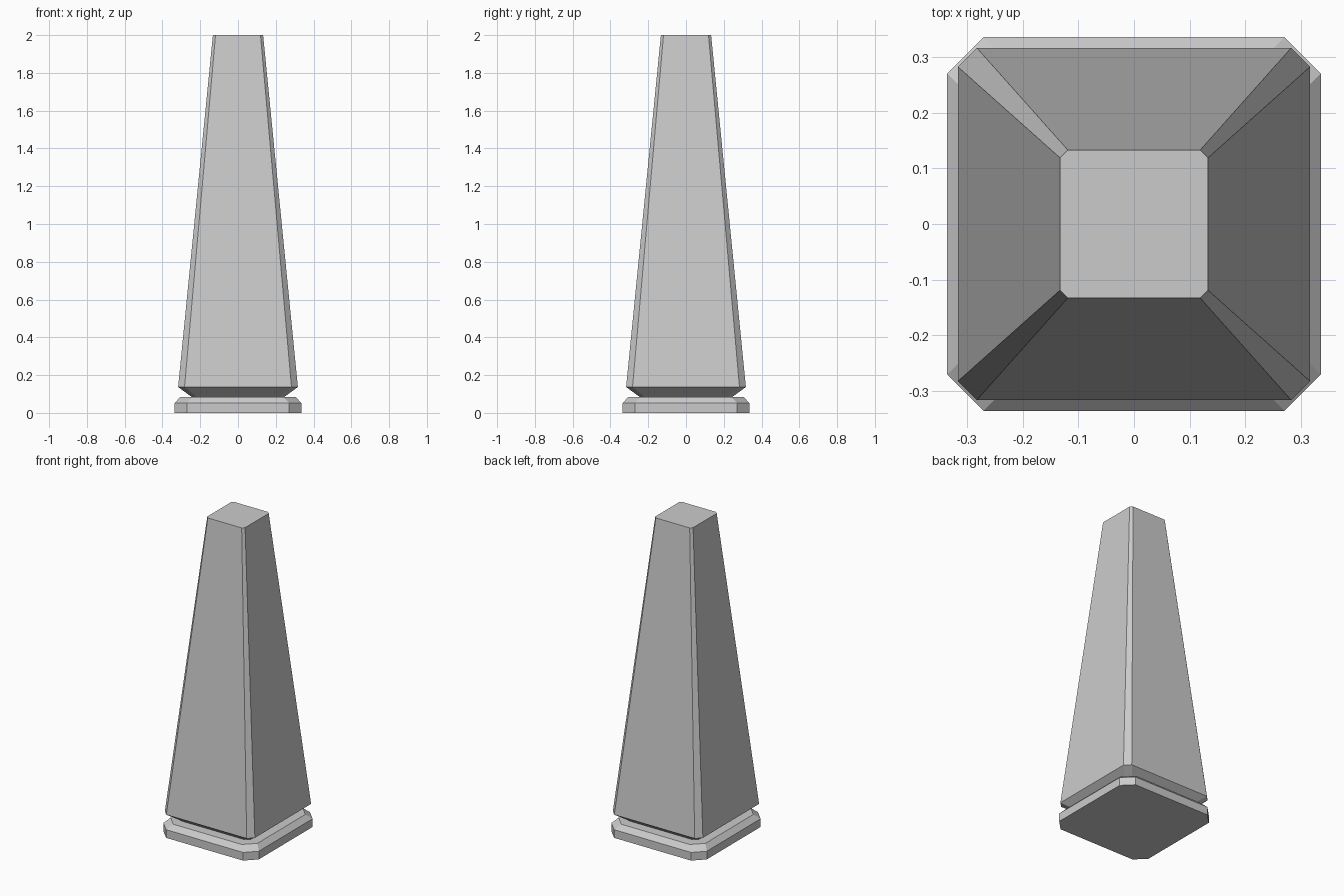
import bpy, bmesh

if "Cube" in bpy.data.objects:
    bpy.data.objects.remove(bpy.data.objects["Cube"])


def lofted_block(name, sections):
    """Stack of chamfered squares: (z, half width, corner chamfer)."""
    bm = bmesh.new()
    rings = []
    for z, h, ch in sections:
        c = h - ch
        pts = [(c, -h), (h, -c), (h, c), (c, h), (-c, h), (-h, c), (-h, -c), (-c, -h)]
        rings.append([bm.verts.new((x, y, z)) for x, y in pts])
    for lo, hi in zip(rings, rings[1:]):
        for i in range(8):
            j = (i + 1) % 8
            bm.faces.new((lo[i], lo[j], hi[j], hi[i]))
    bm.faces.new(rings[0][::-1])
    bm.faces.new(rings[-1])
    mesh = bpy.data.meshes.new(name)
    bm.to_mesh(mesh)
    bm.free()
    obj = bpy.data.objects.new(name, mesh)
    bpy.context.collection.objects.link(obj)
    return obj


# Plinth with bevelled top edge
lofted_block("plinth", [(0, 0.336, 0.065), (0.052, 0.336, 0.065), (0.083, 0.306, 0.065)])

# Tapered shaft with undercut foot
lofted_block("shaft", [(0.083, 0.243, 0.026), (0.137, 0.317, 0.034), (2.0, 0.133, 0.014)])
